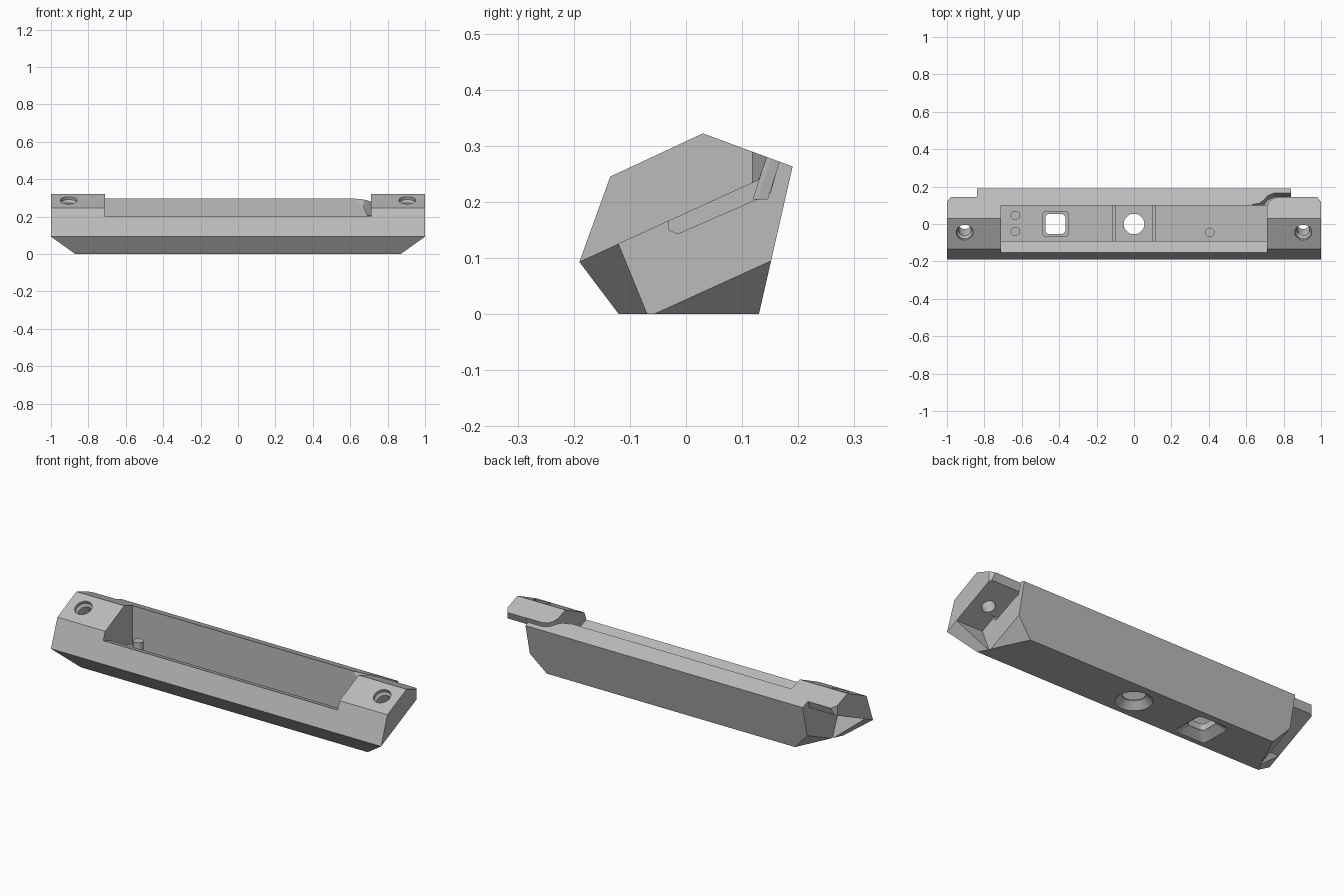
import bpy, bmesh, math
from mathutils import Vector, Matrix

cube = bpy.data.objects.get("Cube")
if cube:
    bpy.data.objects.remove(cube, do_unlink=True)

grey = bpy.data.materials.new("plain grey")
grey.use_nodes = True
colour = (0.5, 0.5, 0.5, 1)
grey.diffuse_color = colour
grey.node_tree.nodes["Principled BSDF"].inputs["Base Color"].default_value = colour


def loft(name, start, end):
    """Solid between two matching loops of points."""
    bm = bmesh.new()
    a = [bm.verts.new(p) for p in start]
    b = [bm.verts.new(p) for p in end]
    bm.faces.new(a)
    bm.faces.new(b[::-1])
    for i in range(len(a)):
        j = (i + 1) % len(a)
        bm.faces.new((a[i], b[i], b[j], a[j]))
    bmesh.ops.recalc_face_normals(bm, faces=bm.faces)
    mesh = bpy.data.meshes.new(name)
    bm.to_mesh(mesh)
    bm.free()
    mesh.materials.append(grey)
    obj = bpy.data.objects.new(name, mesh)
    bpy.context.collection.objects.link(obj)
    return obj


def prism(name, profile, x0, x1):
    return loft(name, [(x0, y, z) for y, z in profile], [(x1, y, z) for y, z in profile])


def ring(r, z, n=40):
    return [(r * math.cos(2 * math.pi * i / n), r * math.sin(2 * math.pi * i / n), z) for i in range(n)]


def rounded_square(half, radius, z):
    pts = []
    for q in range(4):
        cx, cy = [(1, 1), (-1, 1), (-1, -1), (1, -1)][q]
        for s in range(6):
            t = math.radians(90 * q + 18 * s)
            pts.append((cx * (half - radius) + radius * math.cos(t),
                        cy * (half - radius) + radius * math.sin(t), z))
    return pts


def place(points, matrix):
    return [matrix @ Vector(p) for p in points]


def boolean(obj, other, operation="DIFFERENCE"):
    other.hide_render = True
    mod = obj.modifiers.new("cut", "BOOLEAN")
    mod.operation = operation
    mod.solver = "EXACT"
    mod.object = other
    bpy.context.view_layer.objects.active = obj
    bpy.ops.object.modifier_apply(modifier=mod.name)
    bpy.data.objects.remove(other, do_unlink=True)


# Housing: six-sided bar
housing = prism("housing", [(-.19, .093), (-.135, .245), (.03, .322), (.19, .263), (.13, 0), (-.12, 0)], -1, 1)

# Chamfers of the lower front corners
bm = bmesh.new()
bm.from_mesh(housing.data)
for side in (1, -1):
    normal = Vector((-.13, .07, -.093)).cross(Vector((0, .91, .414)))
    normal.x *= side
    cut = bmesh.ops.bisect_plane(bm, geom=bm.verts[:] + bm.edges[:] + bm.faces[:],
                                 plane_co=(side, -.19, .093), plane_no=normal, clear_outer=True)
    edges = [e for e in cut["geom_cut"] if isinstance(e, bmesh.types.BMEdge)]
    bmesh.ops.holes_fill(bm, edges=edges)
bmesh.ops.recalc_face_normals(bm, faces=bm.faces)
bm.to_mesh(housing.data)
bm.free()

tilt = Matrix.Rotation(math.radians(25), 4, "X")
for side in (1, -1):
    # Notch under and behind each mounting lug
    notch = [(-.12, .125), (.13, .239), (.145, .28), (.175, .36), (.4, .36), (.4, -.1), (-.028, -.1)]
    boolean(housing, prism("notch", notch, side * .84, side * 1.2))
    # Bevel of the lug's rear corner
    corner = [(side * .97, .157), (side * 1.03, .08), (side * 1.1, .3)]
    boolean(housing, loft("corner", [(x, y, .15) for x, y in corner], [(x, y, .4) for x, y in corner]))
    # Countersunk screw hole, square to the lug
    at = Matrix.Translation((side * .905, -.045, .287)) @ tilt
    boolean(housing, loft("screw_hole", place(ring(.034, -.3), at), place(ring(.034, .1), at)))
    boolean(housing, loft("countersink", place(ring(.034, -.03), at), place(ring(.045, -.015), at)))
    boolean(housing, loft("counterbore", place(ring(.045, -.016), at), place(ring(.045, .1), at)))

# Open cavity with a sloped front rim
FLOOR = .04
cavity = [(-.09, FLOOR), (-.09, .178), (-.151, .2), (-.3, .254), (-.3, .5), (.1, .5), (.1, FLOOR)]
boolean(housing, prism("cavity", cavity, -.71, .71))

# Curved cable channel leaving the cavity behind the left lug
track = [(.63, .10), (.67, .108), (.695, .128), (.715, .153), (.75, .17), (.87, .17),
         (.87, .145), (.77, .145), (.74, .135), (.72, .115), (.709, .085), (.63, .085)]
boolean(housing, loft("channel", [(x, y - .025, .205) for x, y in track],
                      [(x, y + .015, .33) for x, y in track]))
slot = [(-.03, .15), (-.015, .143), (.15, .215), (.165, .27), (.17, .3), (.15, .3), (.13, .239), (-.03, .167)]
boolean(housing, prism("cable_slot", slot, .78, .87))

# Collar on the floor around the square window
at = Matrix.Translation((-.42, 0, 0))
boolean(housing, loft("collar", place(rounded_square(.07, .02, .02), at),
                      place(rounded_square(.07, .02, .07), at)), "UNION")

# Square window and round hole, both flared underneath
boolean(housing, loft("window", place(rounded_square(.053, .02, -.1), at), place(rounded_square(.053, .02, .1), at)))
boolean(housing, loft("window_flare", place(rounded_square(.1, .035, -.005), at),
                      place(rounded_square(.054, .021, .035), at)))
boolean(housing, loft("round_hole", ring(.055, -.1), ring(.055, .1)))
boolean(housing, loft("round_flare", ring(.095, -.005), ring(.056, .035)))

# Ribs across the cavity floor
for side, name in ((1, "left_rib"), (-1, "right_rib")):
    rib = [(-.095, FLOOR - .01), (-.095, .065), (.105, .065), (.105, FLOOR - .01)]
    prism(name, rib, side * .095, side * .115)

# Locating pins
for i, (x, y, top) in enumerate(((-.635, .045, .145), (-.635, -.04, .145), (.405, -.045, .13))):
    at = Matrix.Translation((x, y, 0))
    pin = loft(f"pin_{i + 1}", place(ring(.025, FLOOR - .01, 24), at), place(ring(.025, top, 24), at))

for obj in list(bpy.context.scene.objects):
    if obj.type == "MESH" and obj.data.materials and obj.data.materials[0] == grey:
        bpy.ops.object.select_all(action="DESELECT")
        obj.select_set(True)
        bpy.context.view_layer.objects.active = obj
        bpy.ops.object.shade_smooth_by_angle(angle=math.radians(20))
